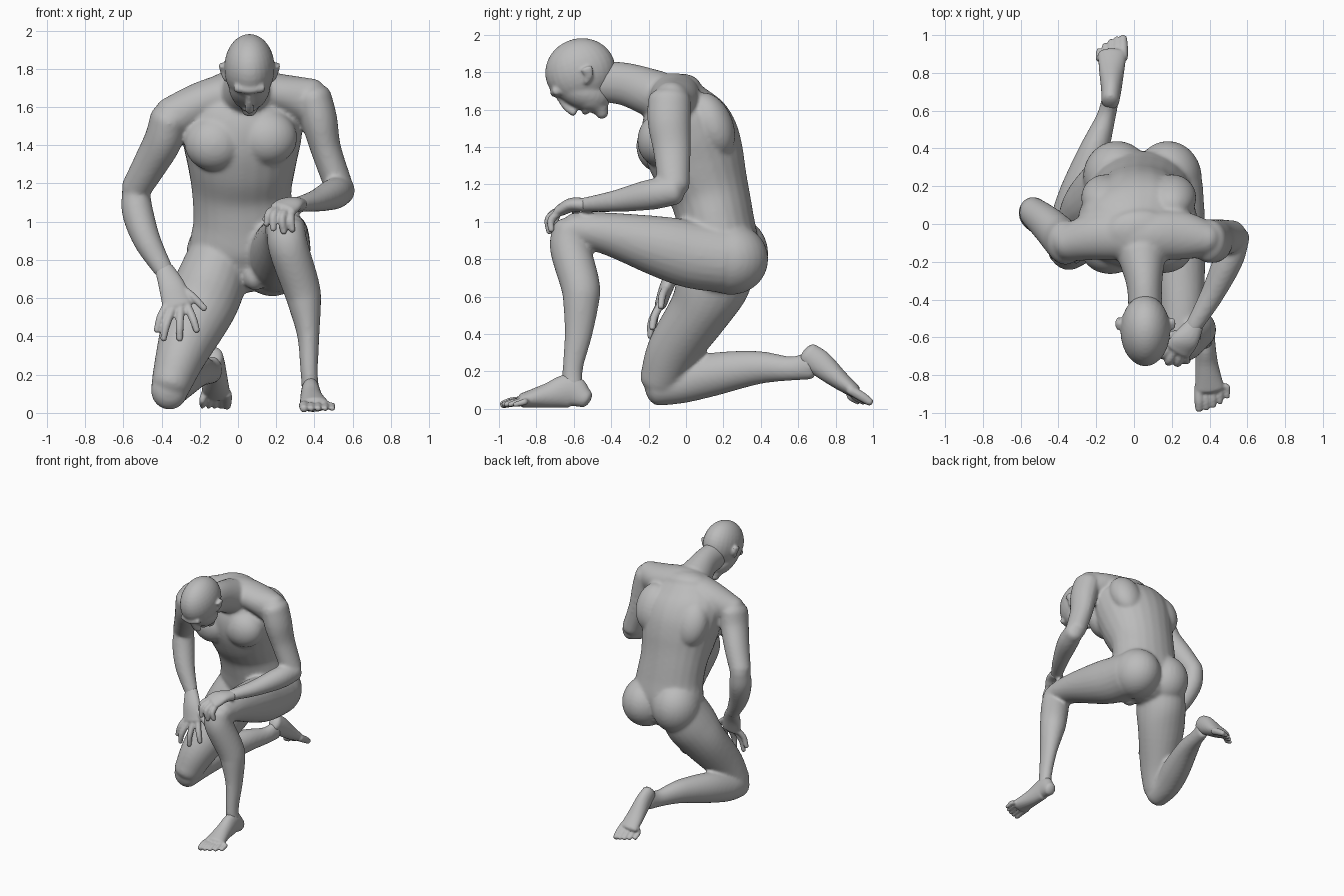
import bpy, bmesh, math
from mathutils import Vector, Matrix

skin = bpy.data.materials.new("plain_grey")
skin.diffuse_color = (0.5, 0.5, 0.5, 1)
N = 24


def loft(bm, stations, ref=(1, 0, 0), steps=5):
    """Rounded tube through (x, y, z, width radius, depth radius) stations."""
    s = [Vector(p) for p in stations]
    s = [2 * s[0] - s[1]] + s + [2 * s[-1] - s[-2]]
    pts = []
    for i in range(1, len(s) - 2):
        a, b, c, d = s[i - 1:i + 3]
        for k in range(steps):
            t = k / steps
            pts.append(0.5 * (2 * b + (c - a) * t + (2 * a - 5 * b + 4 * c - d) * t * t
                              + (3 * b - a - 3 * c + d) * t ** 3))
    pts.append(s[-2])
    pos = [Vector(p[:3]) for p in pts]
    frames = []
    for i, p in enumerate(pts):
        t = (pos[min(i + 1, len(pos) - 1)] - pos[max(i - 1, 0)]).normalized()
        u = Vector(ref)
        u = (u - t * u.dot(t)).normalized()
        frames.append((pos[i], t, u, t.cross(u), p[3], p[4]))
    rings = []

    def ring(f, shift, scale):
        c, t, u, v, ra, rb = f
        rings.append([bm.verts.new(c + t * shift + scale * (u * ra * math.cos(a) + v * rb * math.sin(a)))
                      for a in (2 * math.pi * k / N for k in range(N))])

    # domed ends
    def dome(f, sign, angles):
        for a in angles:
            ring(f, sign * 0.7 * min(f[4], f[5]) * math.sin(a), math.cos(a))
    dome(frames[0], -1, (1.5, 1.1, 0.75, 0.4))
    for f in frames:
        ring(f, 0, 1)
    dome(frames[-1], 1, (0.4, 0.75, 1.1, 1.5))
    for a, b in zip(rings, rings[1:]):
        for k in range(N):
            bm.faces.new((a[k], a[(k + 1) % N], b[(k + 1) % N], b[k]))
    bm.faces.new(rings[0][::-1])
    bm.faces.new(rings[-1])


def ball(bm, centre, radii, tilt=0):
    m = Matrix.Translation(centre) @ Matrix.Rotation(tilt, 4, 'X') @ Matrix.Diagonal((*radii, 1))
    bmesh.ops.create_uvsphere(bm, u_segments=28, v_segments=18, radius=1, matrix=m)


def digit(bm, a, b, c, r):
    """Finger or toe through three points."""
    loft(bm, [(*a, r, r), (*b, r, r), (*c, r * 0.8, r * 0.8)], (0.8, 0.1, 0.6), 4)


def finish(name, bm, voxel, smooth):
    bmesh.ops.recalc_face_normals(bm, faces=bm.faces)
    me = bpy.data.meshes.new(name)
    bm.to_mesh(me)
    bm.free()
    me.materials.append(skin)
    ob = bpy.data.objects.new(name, me)
    bpy.context.collection.objects.link(ob)
    r = ob.modifiers.new("fuse", 'REMESH')
    r.mode, r.voxel_size, r.use_smooth_shade = 'VOXEL', voxel, True
    sm = ob.modifiers.new("soften", 'SMOOTH')
    sm.factor, sm.iterations = 0.5, smooth


# torso, limbs and neck fused together
b = bmesh.new()
loft(b, [(.04, .2, .74, .2, .16), (.03, .19, .85, .28, .2), (.03, .16, 1.0, .265, .205),
         (.02, .125, 1.15, .26, .215), (.02, .07, 1.3, .285, .25), (.02, .02, 1.45, .315, .26),
         (.02, -.02, 1.58, .31, .225), (.03, -.05, 1.69, .2, .14)])
# shoulder girdle
loft(b, [(-.35, -.1, 1.54, .1, .11), (-.17, -.06, 1.63, .13, .11), (.04, -.06, 1.69, .13, .105),
         (.24, -.06, 1.665, .13, .105), (.38, -.08, 1.63, .1, .12)], (0, 1, 0))
# neck
loft(b, [(.06, -.46, 1.75, .09, .11), (.055, -.32, 1.735, .095, .115), (.04, -.16, 1.68, .13, .13)])
# chest muscles and shoulder blades
for x, z, dy in ((-.125, 1.41, 0), (.155, 1.44, .005)):
    ball(b, (x, -.14 + dy, z), (.155, .125, .145), -.15)
for x, z in ((-.15, 1.48), (.2, 1.52)):
    ball(b, (x, .14, z), (.13, .11, .18), .4)
# buttocks and groin
ball(b, (-.09, .25, .83), (.18, .19, .2))
ball(b, (.18, .24, .8), (.18, .2, .19))
ball(b, (.09, .06, .71), (.06, .07, .07))
# raised leg: thigh then shin
loft(b, [(.2, .2, .8, .165, .18), (.215, .03, .825, .16, .18), (.23, -.14, .868, .15, .163),
         (.25, -.41, .935, .12, .115), (.25, -.6, .96, .105, .09)])
loft(b, [(.25, -.625, .96, .1, .09), (.265, -.62, .86, .105, .108), (.33, -.565, .66, .098, .105),
         (.35, -.562, .56, .085, .095), (.368, -.575, .4, .058, .074), (.372, -.605, .22, .046, .055),
         (.38, -.605, .1, .045, .055)])
# kneeling leg: thigh then shin
loft(b, [(-.1, .2, .8, .17, .19), (-.15, .14, .66, .185, .195), (-.21, .07, .52, .18, .165),
         (-.295, -.07, .31, .135, .14), (-.35, -.14, .15, .105, .11)])
loft(b, [(-.36, -.155, .115, .095, .1), (-.35, -.02, .14, .1, .11), (-.3, .15, .185, .1, .115),
         (-.215, .38, .22, .08, .09), (-.15, .56, .215, .052, .065), (-.125, .66, .23, .045, .075)])
# lowered arm: upper arm then forearm
loft(b, [(-.36, -.1, 1.54, .1, .12), (-.39, -.07, 1.43, .1, .115), (-.46, 0, 1.3, .09, .1),
         (-.535, .065, 1.17, .078, .08)])
loft(b, [(-.535, .07, 1.17, .072, .075), (-.525, .05, 1.05, .082, .085), (-.475, 0, .9, .072, .072),
         (-.385, -.05, .74, .05, .042)])
# bent arm: upper arm then forearm
loft(b, [(.395, -.09, 1.65, .095, .115), (.425, -.09, 1.53, .095, .115), (.46, -.075, 1.38, .08, .1),
         (.525, -.065, 1.19, .075, .085)])
loft(b, [(.545, -.06, 1.165, .07, .075), (.5, -.19, 1.145, .078, .082), (.41, -.38, 1.11, .062, .058),
         (.31, -.55, 1.09, .045, .038)])
finish("body", b, .012, 8)

# head: skull, face, jaw
h = bmesh.new()
ball(h, (.06, -.565, 1.805), (.132, .19, .175), .35)
ball(h, (.06, -.56, 1.705), (.108, .165, .1), -.42)
loft(h, [(.06, -.55, 1.69, .1, .09), (.06, -.49, 1.645, .085, .075), (.06, -.455, 1.605, .05, .045)])
# brow, nose, lips, chin
loft(h, [(-.005, -.69, 1.70, .025, .025), (.06, -.705, 1.69, .022, .022), (.125, -.69, 1.70, .025, .025)], (0, 1, 0))
loft(h, [(.06, -.68, 1.67, .014, .018), (.06, -.64, 1.615, .018, .02), (.06, -.6, 1.585, .026, .022)])
loft(h, [(.03, -.53, 1.595, .012, .014), (.06, -.54, 1.588, .018, .016), (.09, -.53, 1.595, .012, .014)], (0, 1, 0))
ball(h, (.06, -.45, 1.585), (.04, .035, .035))
# ears
for side in (-1, 1):
    x = .06 + side * .135
    loft(h, [(x - side * .01, -.535, 1.745, .012, .015), (x + side * .004, -.52, 1.785, .014, .026),
             (x + side * .012, -.53, 1.82, .014, .034)])
finish("head", h, .009, 4)

# hand resting on the thigh
g = bmesh.new()
loft(g, [(-.385, -.05, .75, .05, .038), (-.345, -.1, .66, .07, .038), (-.315, -.135, .56, .08, .032)])
for root, mid, tip in (((-.375, -.135, .56), (-.405, -.165, .5), (-.425, -.17, .43)),
                       ((-.34, -.145, .55), (-.375, -.18, .46), (-.39, -.185, .385)),
                       ((-.3, -.145, .55), (-.305, -.185, .46), (-.305, -.19, .385)),
                       ((-.265, -.135, .56), (-.235, -.17, .49), (-.215, -.18, .43)),
                       ((-.32, -.09, .67), (-.24, -.125, .61), (-.175, -.135, .545))):
    digit(g, root, mid, tip, .021)
finish("thigh_hand", g, .008, 2)

# hand resting on the raised knee
g = bmesh.new()
loft(g, [(.32, -.54, 1.09, .05, .037), (.275, -.61, 1.09, .07, .038), (.235, -.665, 1.065, .075, .032)])
for root, mid, tip in (((.19, -.65, 1.065), (.16, -.69, 1.04), (.15, -.7, .985)),
                       ((.215, -.67, 1.065), (.185, -.725, 1.03), (.185, -.735, .96)),
                       ((.25, -.68, 1.06), (.23, -.735, 1.015), (.24, -.73, .945)),
                       ((.28, -.67, 1.06), (.275, -.72, 1.01), (.285, -.72, .955)),
                       ((.25, -.58, 1.08), (.185, -.59, 1.05), (.14, -.6, 1.01))):
    digit(g, root, mid, tip, .021)
finish("knee_hand", g, .008, 2)

# planted foot
f = bmesh.new()
loft(f, [(.385, -.54, .055, .045, .052), (.38, -.62, .095, .05, .09), (.385, -.74, .07, .06, .066),
         (.4, -.87, .045, .078, .04)])
for i in range(5):
    x, y, r = .345 + i * .033, -.98 + .004 * i * i, (.026, .02, .019, .018, .017)[i]
    digit(f, (x, -.86, .04), (x + .004 * i, y + .05, .036), (x + .004 * i, y, .022), r)
finish("planted_foot", f, .008, 2)

# trailing foot, sole turned up
f = bmesh.new()
loft(f, [(-.125, .655, .29, .048, .065), (-.12, .72, .24, .055, .07), (-.118, .82, .155, .068, .052),
         (-.115, .9, .095, .076, .036)])
for i in range(5):
    x, y, r = -.058 - i * .03, .985 - .004 * i * i, (.026, .02, .019, .018, .017)[i]
    digit(f, (x, .88, .1), (x - .002 * i, y - .045, .065), (x - .002 * i, y, .035), r)
finish("trailing_foot", f, .008, 2)
